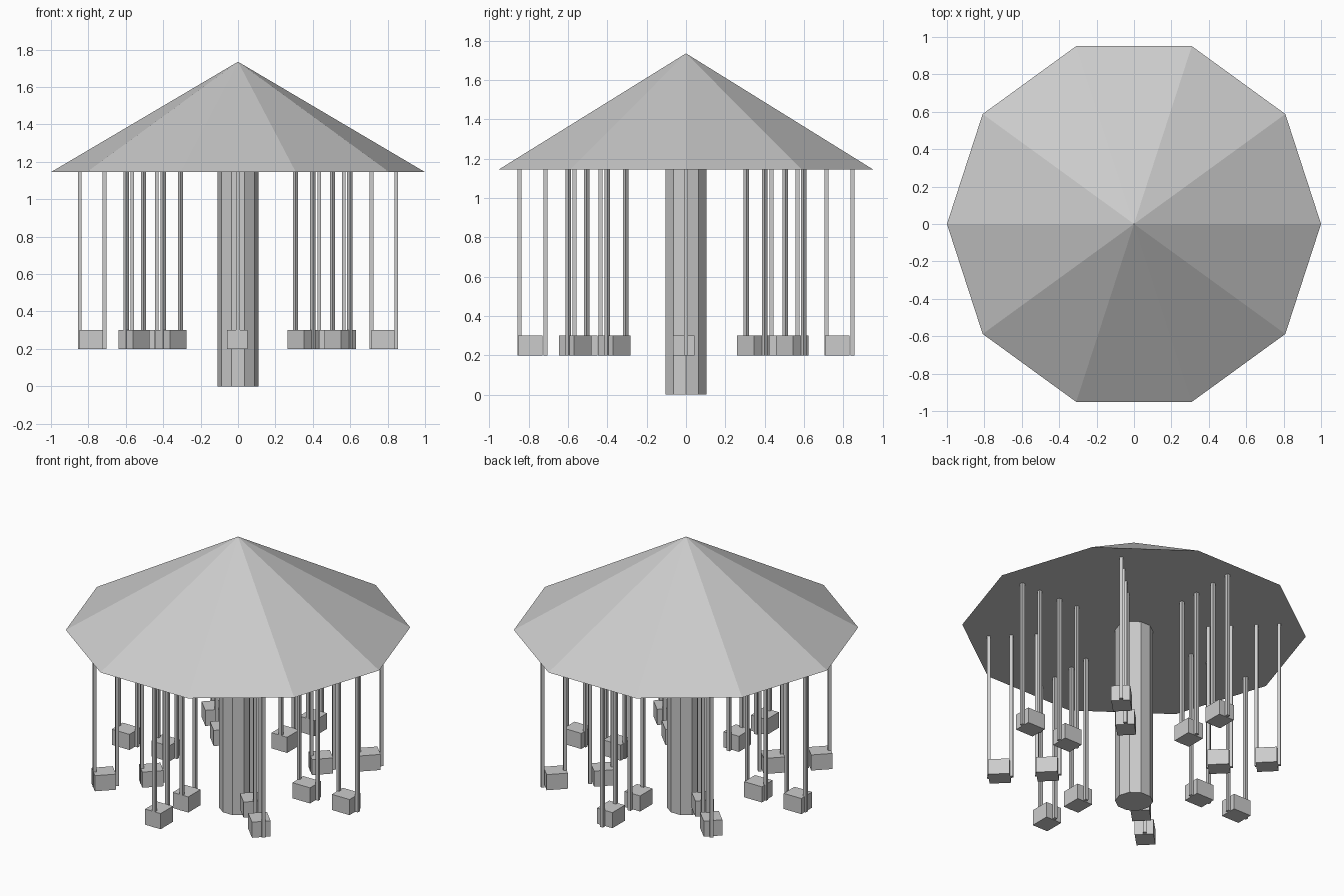
import bpy
import math
from mathutils import Matrix, Vector

cube = bpy.data.objects.get("Cube")
if cube:
    bpy.data.objects.remove(cube, do_unlink=True)

grey = bpy.data.materials.new("light_grey")
grey.use_nodes = True
grey.diffuse_color = (0.6, 0.6, 0.6, 1)
grey.node_tree.nodes["Principled BSDF"].inputs["Base Color"].default_value = (0.6, 0.6, 0.6, 1)

EAVES = 1.145
SEAT_LOW, SEAT_HIGH = 0.2, 0.3


def finish(name):
    ob = bpy.context.object
    ob.name = ob.data.name = name
    ob.data.materials.append(grey)
    return ob


def ten_sided(name, r_low, r_high, z0, z1):
    """Ten-sided column or cone with corners on the x axis."""
    bpy.ops.mesh.primitive_cone_add(
        vertices=10, radius1=r_low, radius2=r_high, depth=z1 - z0)
    ob = finish(name)
    ob.data.transform(Matrix.Translation((0, 0, (z0 + z1) / 2))
                      @ Matrix.Rotation(math.pi / 2, 4, "Z"))
    return ob


def hung_box(name, angle, radius, size, z0, z1, shift=(0, 0, 0)):
    """Box turned to face outward at the given angle and radius."""
    bpy.ops.mesh.primitive_cube_add(size=1)
    ob = finish(name)
    ob.data.transform(Matrix.Diagonal((size[0], size[1], z1 - z0, 1)))
    place = Vector((radius * math.cos(angle), radius * math.sin(angle), (z0 + z1) / 2))
    ob.matrix_world = (Matrix.Translation(place + Vector(shift))
                       @ Matrix.Rotation(angle, 4, "Z"))
    return ob


# Roof and centre column
ten_sided("roof", 1.0, 0.0, EAVES, 1.735)
ten_sided("centre_column", 0.11, 0.11, 0.0, EAVES)

# Two rings of eight seats, each hung from an inner and an outer pole
for ring, radius in (("inner", 0.5), ("outer", 0.78)):
    for i in range(8):
        angle = i * math.pi / 4
        hung_box(f"{ring}_seat_{i + 1}", angle, radius, (0.125, 0.11),
                 SEAT_LOW, SEAT_HIGH, (-0.005, -0.012, 0))
        for side, offset in (("near", -0.066), ("far", 0.066)):
            hung_box(f"{ring}_{side}_pole_{i + 1}", angle, radius + offset,
                     (0.02, 0.02), SEAT_LOW, EAVES)
